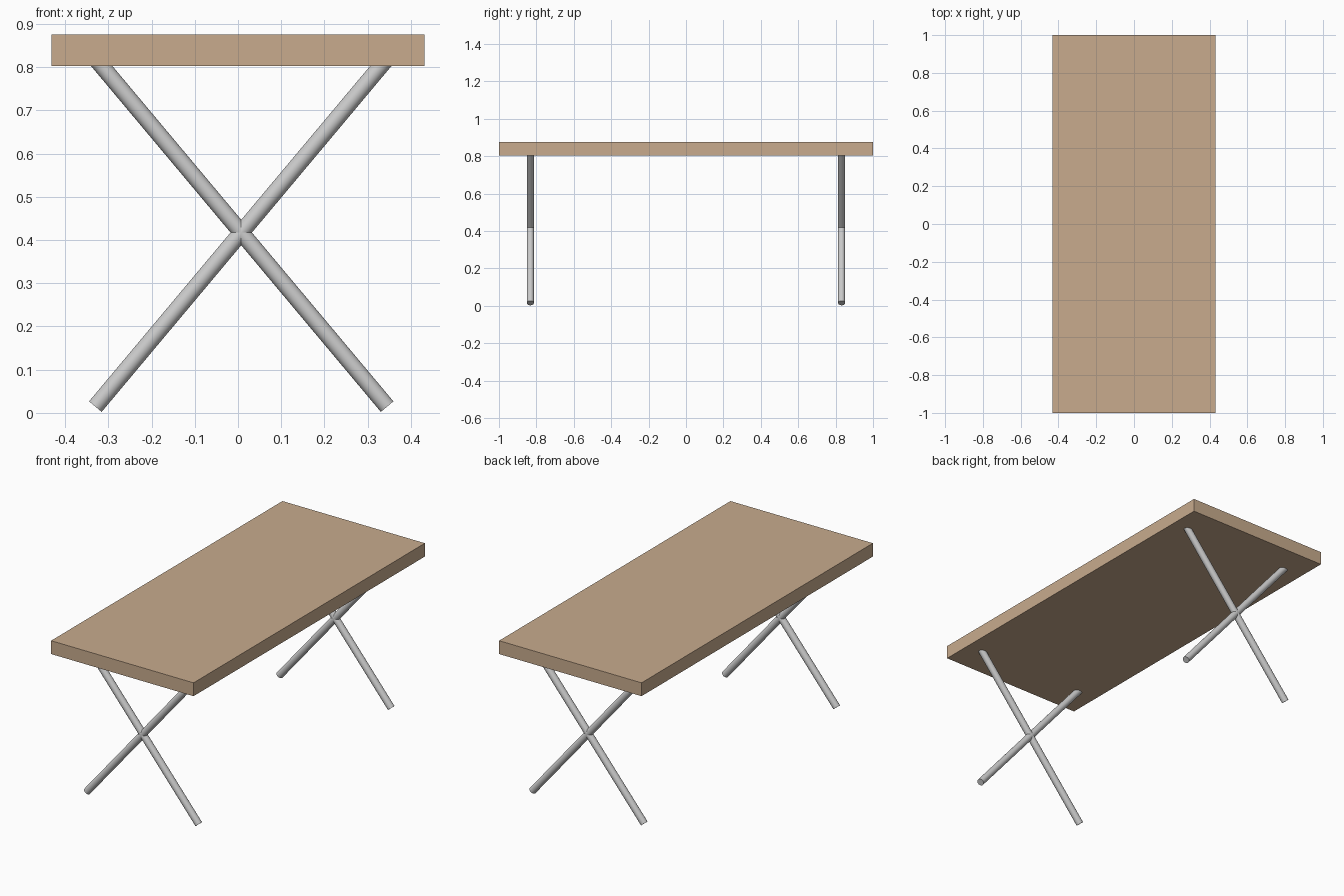
import bpy
import math
from mathutils import Vector

if "Cube" in bpy.data.objects:
    bpy.data.objects.remove(bpy.data.objects["Cube"])

# Table top
bpy.ops.mesh.primitive_cube_add(size=1, location=(0, 0, 0.8385))
top = bpy.context.object
top.name = "table_top"
top.scale = (0.862, 2.0, 0.073)
bpy.ops.object.transform_apply(location=False, rotation=False, scale=True)
wood = bpy.data.materials.new("wood")
wood.diffuse_color = (0.58, 0.41, 0.27, 1)
wood.use_nodes = True
wood.node_tree.nodes["Principled BSDF"].inputs["Base Color"].default_value = wood.diffuse_color
top.data.materials.append(wood)


# Round rod between two points
def rod(name, a, b, radius=0.019):
    a, b = Vector(a), Vector(b)
    d = b - a
    bpy.ops.mesh.primitive_cylinder_add(vertices=24, radius=radius,
                                        depth=d.length, location=(a + b) / 2)
    obj = bpy.context.object
    obj.name = name
    obj.rotation_euler = (0, math.atan2(d.x, d.z), 0)
    bpy.ops.object.shade_smooth_by_angle(angle=math.radians(35))


# Crossed legs at each end, upper ends let into the top
CX, REACH, LOW, HIGH = 0.0075, 0.3375, 0.0145, 0.82
for end, y in (("front", -0.832), ("back", 0.832)):
    for side, s in (("left", -1), ("right", 1)):
        rod(f"{end}_{side}_leg", (CX + s * REACH, y, LOW), (CX - s * REACH, y, HIGH))
